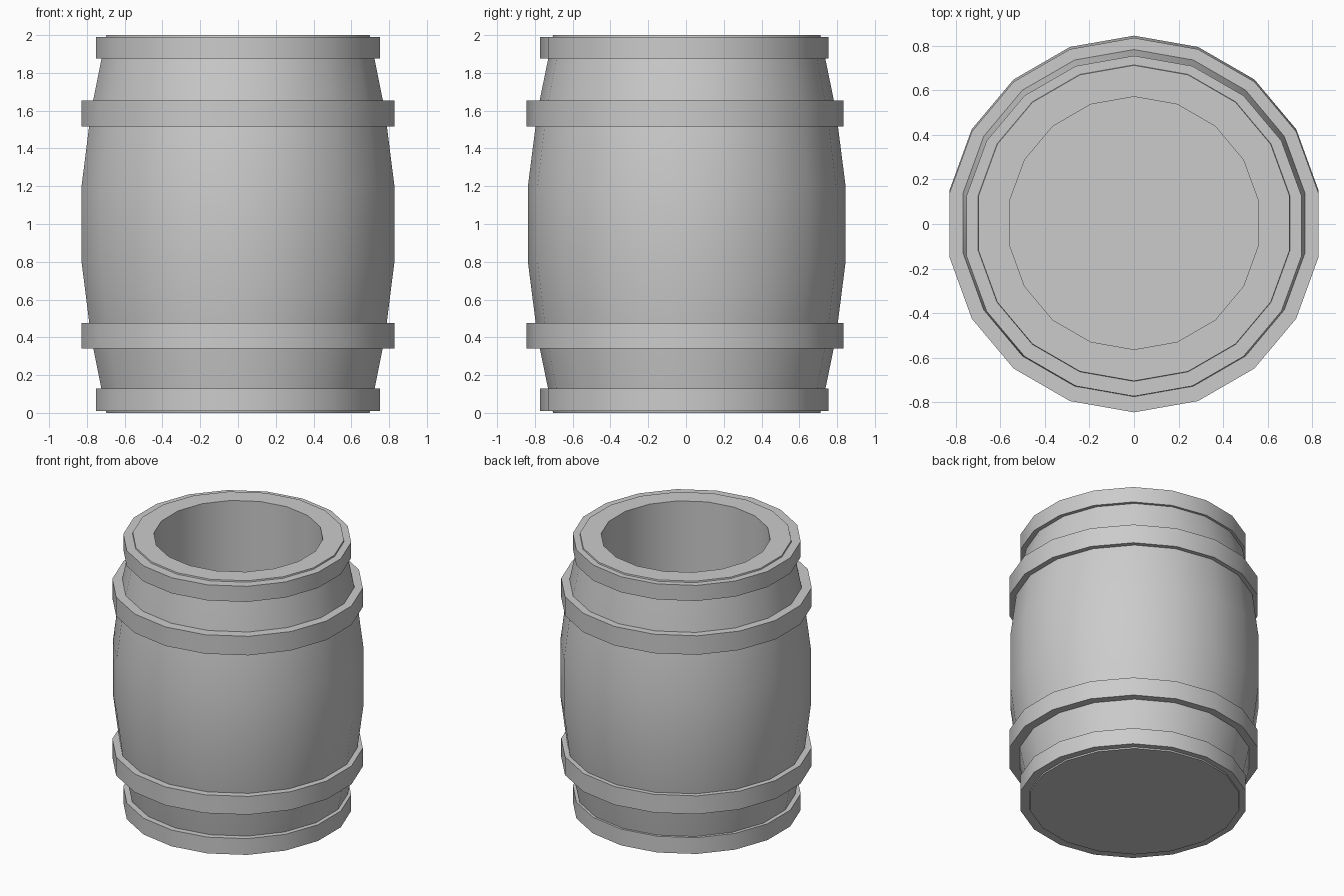
import bpy, math

SIDES = 18

cube = bpy.data.objects.get("Cube")
if cube:
    bpy.data.objects.remove(cube, do_unlink=True)

grey = bpy.data.materials.new("plain_grey")
grey.use_nodes = True
colour = (0.6, 0.6, 0.6, 1)
grey.diffuse_color = colour
grey.node_tree.nodes["Principled BSDF"].inputs["Base Color"].default_value = colour


def lathe(name, profile, y, closed):
    """Spin (radius, z) points around z; closed joins the last ring to the first, otherwise the ends are capped."""
    verts, faces = [], []
    for r, z in profile:
        for i in range(SIDES):
            a = math.pi / 2 + math.tau * i / SIDES
            verts.append((r * math.cos(a), r * math.sin(a), z))
    n = len(profile)
    for k in range(n if closed else n - 1):
        lo, hi = k * SIDES, (k + 1) % n * SIDES
        for i in range(SIDES):
            j = (i + 1) % SIDES
            faces.append((lo + i, lo + j, hi + j, hi + i))
    if not closed:
        faces.append(tuple(reversed(range(SIDES))))
        faces.append(tuple(range((n - 1) * SIDES, n * SIDES)))
    mesh = bpy.data.meshes.new(name)
    mesh.from_pydata(verts, [], faces)
    mesh.materials.append(grey)
    obj = bpy.data.objects.new(name, mesh)
    obj.location.y = y
    bpy.context.collection.objects.link(obj)
    bpy.ops.object.select_all(action="DESELECT")
    obj.select_set(True)
    bpy.context.view_layer.objects.active = obj
    bpy.ops.object.shade_smooth_by_angle(angle=math.radians(35))
    return obj


# Bulging body with a flat rim and an open hollow
lathe("barrel_body",
      [(0.708, 0), (0.79, 0.4), (0.841, 0.8), (0.841, 1.2), (0.79, 1.6),
       (0.708, 2), (0.567, 2), (0.567, 0.15)], 0.004, False)


def hoop(name, inner, outer, low, high, y):
    lathe(name, [(inner, low), (outer, low), (outer, high), (inner, high)], y, True)


# Hoops around both ends and the shoulders
hoop("bottom_hoop", 0.69, 0.764, 0.01, 0.13, -0.009)
hoop("lower_hoop", 0.75, 0.84, 0.34, 0.475, -0.005)
hoop("upper_hoop", 0.75, 0.84, 1.515, 1.655, -0.005)
hoop("top_hoop", 0.69, 0.764, 1.875, 1.99, -0.009)
